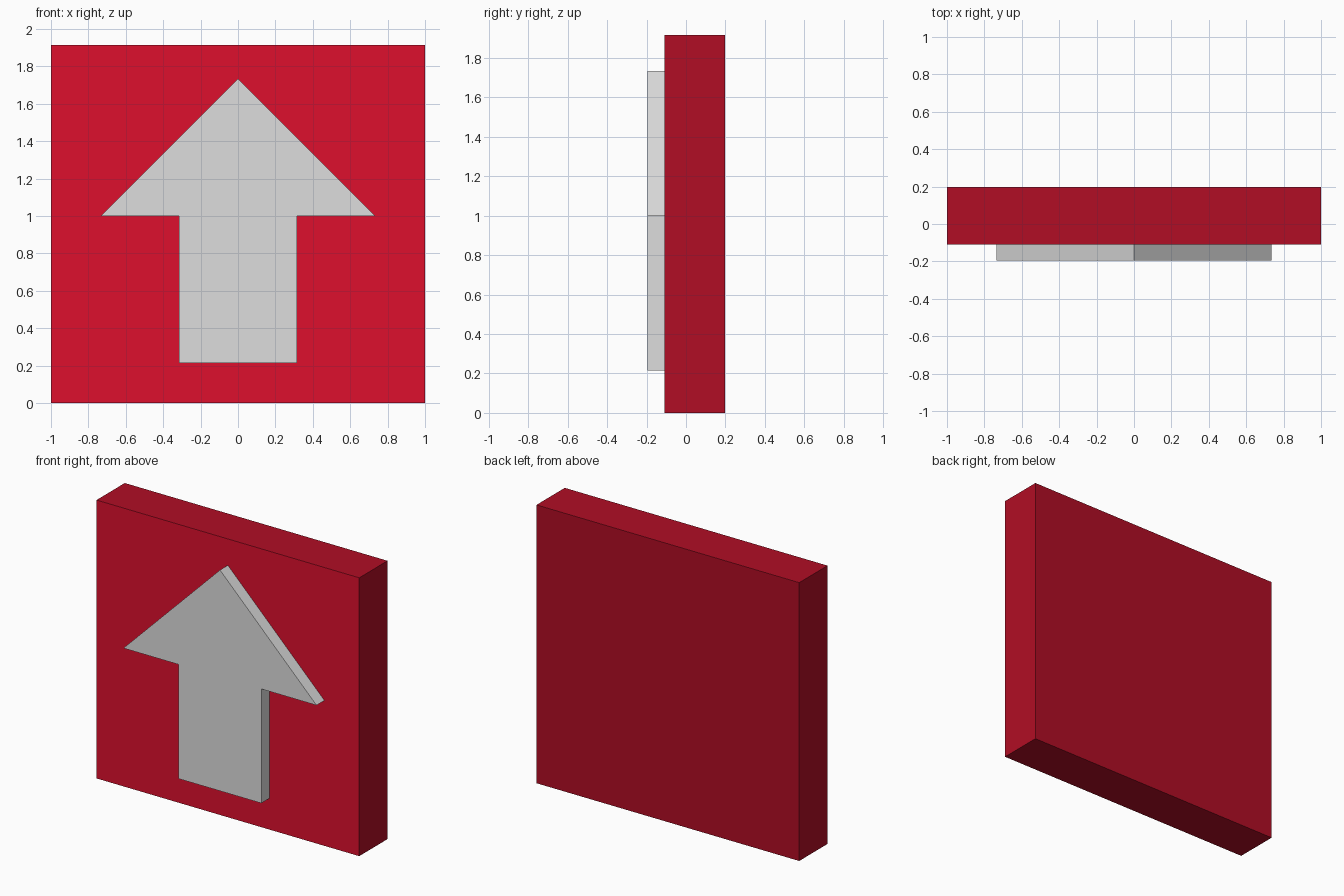
import bpy

if "Cube" in bpy.data.objects:
    bpy.data.objects.remove(bpy.data.objects["Cube"])

def material(name, rgb):
    m = bpy.data.materials.new(name)
    m.diffuse_color = (*rgb, 1.0)
    m.use_nodes = True
    m.node_tree.nodes["Principled BSDF"].inputs["Base Color"].default_value = m.diffuse_color
    return m

bright_red = material("bright red", (0.723, 0.005, 0.027))
dark_red = material("dark red", (0.440, 0.004, 0.018))
light_grey = material("light grey", (0.723, 0.723, 0.723))

def extruded(name, profile, y_front, y_back, mats):
    """Extrude an x-z outline (counter-clockwise from the front) along y."""
    n = len(profile)
    verts = [(x, y, z) for y in (y_front, y_back) for x, z in profile]
    faces = [tuple(range(n)), tuple(reversed(range(n, 2 * n)))]
    faces += [(i, i + n, (i + 1) % n + n, (i + 1) % n) for i in range(n)]
    mesh = bpy.data.meshes.new(name)
    mesh.from_pydata(verts, [], faces)
    for m in mats:
        mesh.materials.append(m)
    obj = bpy.data.objects.new(name, mesh)
    bpy.context.collection.objects.link(obj)
    return obj

FRONT, FACE, BACK = -0.196, -0.11, 0.197

# Square panel: brighter front face, darker sides and back
panel = extruded("panel", [(-1, 0), (1, 0), (1, 1.915), (-1, 1.915)],
                 FACE, BACK, [dark_red, bright_red])
for p in panel.data.polygons:
    p.material_index = 1 if p.normal.y < -0.5 else 0

# Raised arrow: right half of the outline, mirrored to the left
half = [(0.315, 0.214), (0.315, 1.0), (0.735, 1.0)]
outline = half + [(0, 1.734)] + [(-x, z) for x, z in reversed(half)]
extruded("raised_arrow", outline, FRONT, FACE, [light_grey])
